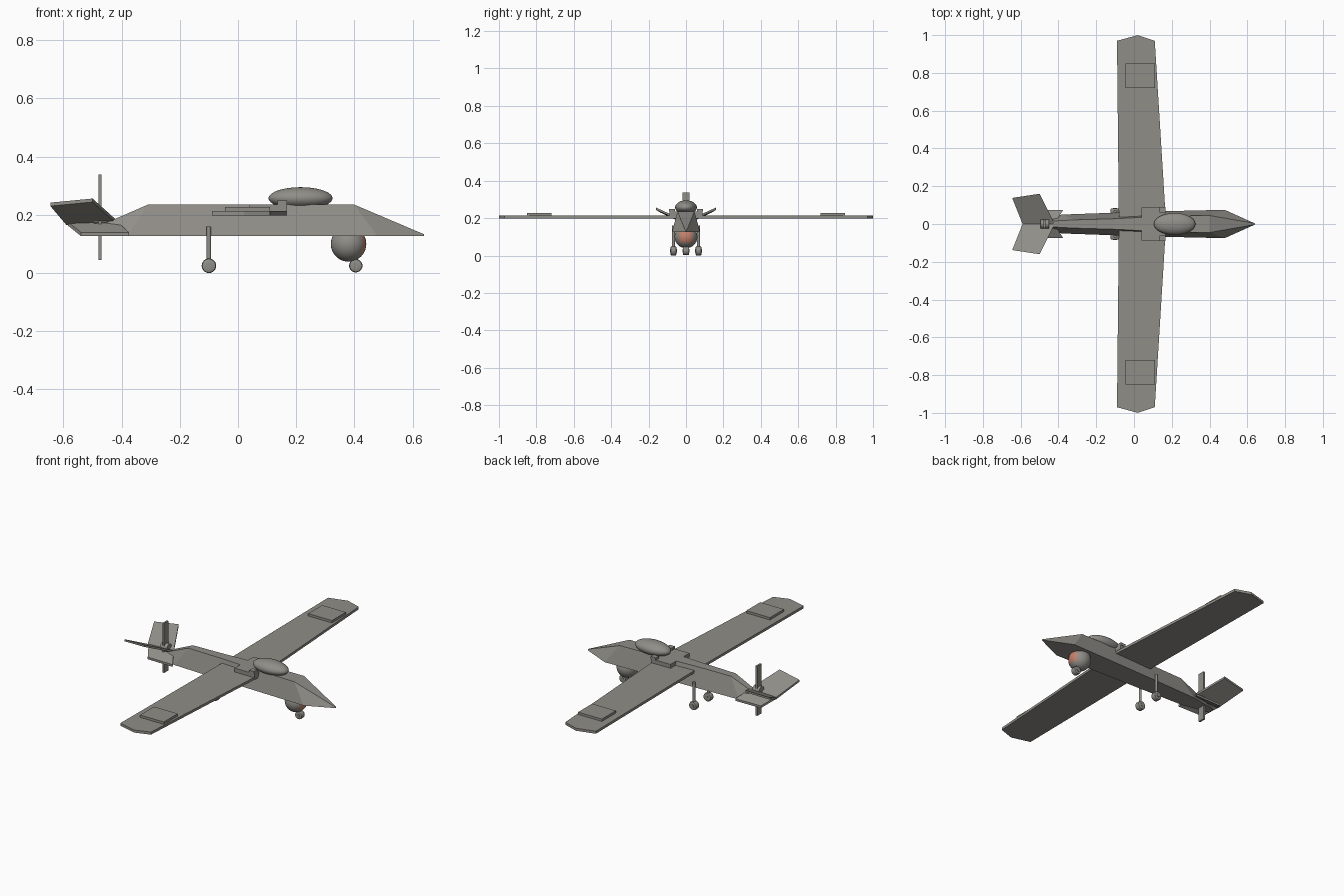
import bpy, bmesh, math
from mathutils import Vector, Matrix

if "Cube" in bpy.data.objects:
    bpy.data.objects.remove(bpy.data.objects["Cube"])


def material(name, rgb):
    m = bpy.data.materials.new(name)
    m.diffuse_color = (*rgb, 1)
    m.use_nodes = True
    m.node_tree.nodes["Principled BSDF"].inputs["Base Color"].default_value = m.diffuse_color
    return m


GREY = material("airframe_grey", (0.28, 0.27, 0.245))
LENS = material("lens_salmon", (0.55, 0.22, 0.15))


def finish(name, bm, smooth=False):
    bmesh.ops.recalc_face_normals(bm, faces=bm.faces)
    me = bpy.data.meshes.new(name)
    bm.to_mesh(me)
    bm.free()
    ob = bpy.data.objects.new(name, me)
    bpy.context.collection.objects.link(ob)
    me.materials.append(GREY)
    if smooth:
        bpy.ops.object.select_all(action='DESELECT')
        ob.select_set(True)
        bpy.context.view_layer.objects.active = ob
        bpy.ops.object.shade_smooth_by_angle(angle=math.radians(35))
    return ob


def plate(name, points, thickness):
    """Outline of 3D points thickened along z."""
    bm = bmesh.new()
    face = bm.faces.new([bm.verts.new(p) for p in points])
    top = bmesh.ops.extrude_face_region(bm, geom=[face])
    verts = [g for g in top["geom"] if isinstance(g, bmesh.types.BMVert)]
    bmesh.ops.translate(bm, verts=verts, vec=(0, 0, thickness))
    return finish(name, bm)


def box(name, x, y, z):
    pts = [(x[0], y[0], z[0]), (x[1], y[0], z[0]), (x[1], y[1], z[0]), (x[0], y[1], z[0])]
    return plate(name, pts, z[1] - z[0])


def cylinder(name, center, axis, radius, length, sides=20, bevel=0.0):
    bm = bmesh.new()
    turn = Vector((0, 0, 1)).rotation_difference(Vector(axis)).to_matrix().to_4x4()
    bmesh.ops.create_cone(bm, cap_ends=True, segments=sides, radius1=radius, radius2=radius,
                          depth=length, matrix=Matrix.Translation(center) @ turn)
    if bevel:
        rims = [e for e in bm.edges if any(len(f.verts) > 4 for f in e.link_faces)]
        bmesh.ops.bevel(bm, geom=rims, offset=bevel, segments=2, affect='EDGES', profile=0.5)
    return finish(name, bm, True)


def ellipsoid(name, center, radii, turn=Matrix()):
    bm = bmesh.new()
    mat = Matrix.Translation(center) @ Matrix.Diagonal((*radii, 1)) @ turn
    bmesh.ops.create_uvsphere(bm, u_segments=40, v_segments=24, radius=1, matrix=mat)
    return finish(name, bm, True)


# Fuselage: trapezoid sections (bottom x, bottom half width, top x, top half width, top z)
sections = [(-0.54, 0.02, -0.54, 0.01, 0.135), (-0.38, 0.05, -0.31, 0.022, 0.235),
            (-0.10, 0.06, -0.10, 0.028, 0.236), (0.17, 0.068, 0.17, 0.042, 0.236),
            (0.48, 0.075, 0.40, 0.045, 0.235), (0.64, 0.003, 0.64, 0.003, 0.133)]
bm = bmesh.new()
rings = [[bm.verts.new(p) for p in ((xb, -wb, 0.127), (xb, wb, 0.127), (xt, wt, zt), (xt, -wt, zt))]
         for xb, wb, xt, wt, zt in sections]
for a, b in zip(rings, rings[1:]):
    for i in range(4):
        j = (i + 1) % 4
        bm.faces.new((a[i], a[j], b[j], b[i]))
bm.faces.new(rings[0])
bm.faces.new(rings[-1])
finish("fuselage", bm)

# Main wing with pointed tips
half = [(0.17, 0), (0.11, 0.97), (0.02, 1.0), (-0.09, 0.97), (-0.08, 0)]
outline = half[:4] + [(x, -y) for x, y in reversed(half[1:4])]
outline = [(0.17, 0)] + half[1:4] + [(-0.08, 0)] + [(x, -y) for x, y in reversed(half[1:4])]
plate("wing", [(x, y, 0.198) for x, y in outline], 0.015)

# Dome on the back
ellipsoid("dome", (0.215, 0, 0.257), (0.11, 0.058, 0.038))

for s, side in ((-1, "right"), (1, "left")):
    # Wing panels and root fairings
    box(side + "_wing_panel", (-0.045, 0.11), sorted((s * 0.72, s * 0.85)), (0.212, 0.227))
    box(side + "_root_fairing", (0.04, 0.168), sorted((s * 0.03, s * 0.088)), (0.212, 0.236))
    box(side + "_fairing_block", (0.135, 0.168), sorted((s * 0.06, s * 0.09)), (0.234, 0.25))

    # Crossed tail: upper and lower fins
    plate(side + "_upper_fin", [(-0.59, 0, 0.165), (-0.42, 0, 0.172), (-0.50, s * 0.16, 0.244),
                                (-0.645, s * 0.138, 0.23)], 0.012)
    plate(side + "_lower_fin", [(-0.585, 0, 0.163), (-0.42, 0, 0.168), (-0.375, s * 0.075, 0.127),
                                (-0.54, s * 0.072, 0.127)], 0.013)

    # Main landing gear
    cylinder(side + "_main_leg", (-0.10, s * 0.067, 0.093), (0, 0, 1), 0.008, 0.135, 12)
    cylinder(side + "_main_wheel", (-0.10, s * 0.067, 0.025), (0, 1, 0), 0.025, 0.032, 24, 0.007)
    cylinder(side + "_main_hub", (-0.10, s * 0.067, 0.025), (0, 1, 0), 0.010, 0.038, 16)

# Nose gear
cylinder("nose_leg", (0.405, 0, 0.08), (0, 0, 1), 0.008, 0.11, 12)
cylinder("nose_wheel", (0.405, 0, 0.025), (0, 1, 0), 0.023, 0.034, 24, 0.007)
cylinder("nose_hub", (0.405, 0, 0.025), (0, 1, 0), 0.010, 0.040, 16)

# Camera ball with a coloured window facing forward
ball = ellipsoid("camera_ball", (0.38, 0, 0.10), (0.061, 0.061, 0.061))
ball.data.materials.append(LENS)
for f in ball.data.polygons:
    if f.center.x > 0.38 and abs(f.center.y) < 0.033 and abs(f.center.z - 0.1) < 0.027:
        f.material_index = 1

# Pusher propeller: hub and two blades
cylinder("propeller_hub", (-0.472, 0, 0.19), (1, 0, 0), 0.024, 0.045, 16)
box("propeller_upper_blade", (-0.480, -0.469), (-0.02, 0.02), (0.19, 0.338))
box("propeller_lower_blade", (-0.480, -0.469), (-0.02, 0.02), (0.045, 0.19))
